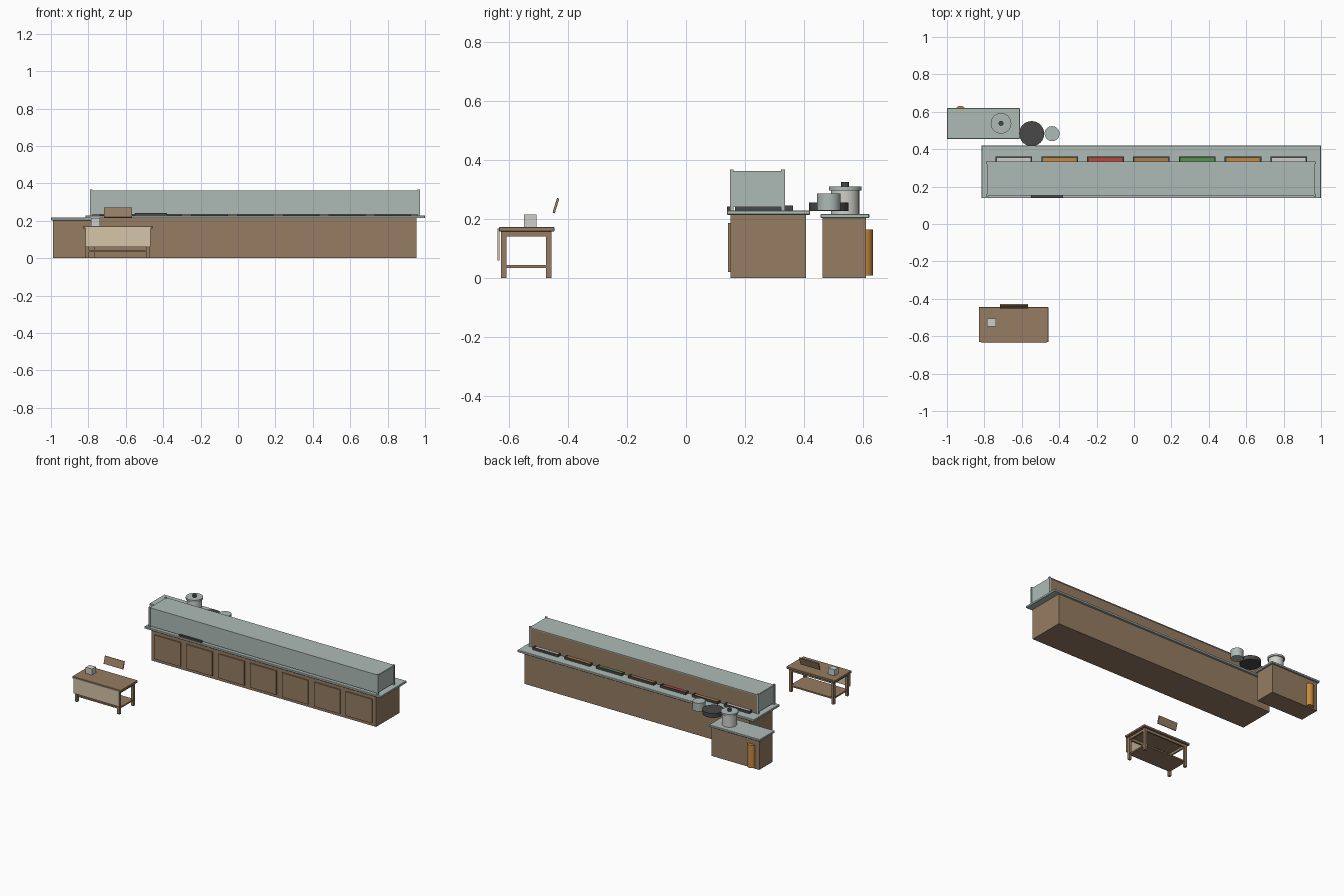
import bpy, math

cube = bpy.data.objects.get("Cube")
if cube:
    bpy.data.objects.remove(cube, do_unlink=True)


def material(name, rgb):
    lin = [((c / 255 + 0.055) / 1.055) ** 2.4 for c in rgb] + [1]
    m = bpy.data.materials.new(name)
    m.use_nodes = True
    m.diffuse_color = lin
    bsdf = next(n for n in m.node_tree.nodes if n.type == 'BSDF_PRINCIPLED')
    bsdf.inputs["Base Color"].default_value = lin
    return m


WOOD = material("brown wood", (150, 124, 98))
STEEL = material("pale steel", (174, 187, 183))
DARK = material("dark iron", (72, 72, 72))
CREAM = material("cream panel", (214, 197, 168))
AMBER = material("amber", (198, 136, 62))
LIGHT = material("light grey", (206, 207, 202))
RED = material("red food", (190, 72, 60))
GREEN = material("green food", (84, 150, 78))
TAN = material("tan food", (170, 124, 76))


def box(name, mat, x, y, z, bevel=0):
    """Box from (min, max) ranges on each axis."""
    mid = [(r[0] + r[1]) / 2 for r in (x, y, z)]
    bpy.ops.mesh.primitive_cube_add(size=1, location=mid)
    ob = bpy.context.object
    ob.name = name
    ob.scale = [r[1] - r[0] for r in (x, y, z)]
    bpy.ops.object.transform_apply(location=False, rotation=False, scale=True)
    ob.data.materials.append(mat)
    if bevel:
        mod = ob.modifiers.new("bevel", 'BEVEL')
        mod.width = bevel
    return ob


def drum(name, mat, x, y, z, radius):
    bpy.ops.mesh.primitive_cylinder_add(vertices=32, radius=radius, depth=z[1] - z[0],
                                        location=(x, y, (z[0] + z[1]) / 2))
    ob = bpy.context.object
    ob.name = name
    ob.data.materials.append(mat)
    bpy.ops.object.shade_smooth_by_angle()
    return ob


# Long serving counter
MID, PITCH = 0.0925, 0.245
box("counter_body", WOOD, (-0.77, 0.955), (0.15, 0.405), (0, 0.214))
box("counter_top", STEEL, (-0.815, 1.0), (0.138, 0.42), (0.214, 0.229), 0.002)

# Door panels and food pans, one per bay
foods = [LIGHT, AMBER, RED, TAN, GREEN, AMBER, LIGHT]
for i, food in enumerate(foods):
    cx = MID + (i - 3) * PITCH
    box(f"door_panel_{i}", WOOD, (cx - 0.1, cx + 0.1), (0.142, 0.151), (0.02, 0.187))
    half = 0.098
    lo, hi = 0.165, 0.362
    rim = 0.009
    for side in (-1, 1):
        a, b = sorted((cx + side * half, cx + side * (half - rim)))
        box(f"pan_side_{i}", DARK, (a, b), (lo, hi), (0.229, 0.245))
    for a, b in ((lo, lo + rim), (hi - rim, hi)):
        box(f"pan_end_{i}", DARK, (cx - half, cx + half), (a, b), (0.229, 0.245))
    box(f"pan_food_{i}", food, (cx - half + rim, cx + half - rim),
        (lo + rim, hi - rim), (0.229, 0.242))

# Guard around the food
for x in (-0.79, 0.96):
    for y in (0.148, 0.322):
        box("guard_post", STEEL, (x, x + 0.012), (y, y + 0.012), (0.229, 0.367))
    box("guard_end", STEEL, (x + 0.003, x + 0.009), (0.16, 0.322), (0.241, 0.36))
box("guard_front", STEEL, (-0.778, 0.96), (0.152, 0.158), (0.235, 0.36))
box("guard_back", WOOD, (-0.778, 0.96), (0.326, 0.332), (0.229, 0.356))
box("guard_roof", STEEL, (-0.782, 0.965), (0.152, 0.335), (0.356, 0.362))
box("utensil_tray", DARK, (-0.55, -0.38), (0.139, 0.152), (0.229, 0.242))

# Side cabinet with a rolled mat standing behind it
box("cabinet_body", WOOD, (-0.988, -0.622), (0.462, 0.608), (0, 0.203))
box("cabinet_top", STEEL, (-1.0, -0.61), (0.455, 0.62), (0.203, 0.217), 0.002)
drum("rolled_mat", AMBER, -0.928, 0.604, (0.008, 0.165), 0.028)

# Cookware
drum("stock_pot", LIGHT, -0.711, 0.538, (0.217, 0.297), 0.048)
drum("stock_pot_lid", STEEL, -0.711, 0.538, (0.297, 0.31), 0.055)
drum("lid_knob", DARK, -0.711, 0.538, (0.31, 0.325), 0.013)
drum("frying_pan", DARK, -0.547, 0.483, (0.227, 0.256), 0.067)
drum("small_pot", STEEL, -0.438, 0.483, (0.229, 0.286), 0.04)

# Work table
box("table_top", WOOD, (-0.83, -0.457), (-0.632, -0.445), (0.158, 0.173), 0.002)
for x in (-0.815, -0.49):
    for y in (-0.625, -0.473):
        box("table_leg", WOOD, (x, x + 0.018), (y, y + 0.018), (0, 0.158))
    box("table_side_rail", WOOD, (x + 0.004, x + 0.014), (-0.607, -0.473), (0.141, 0.158))
for y in (-0.62, -0.469):
    box("table_long_rail", WOOD, (-0.797, -0.49), (y, y + 0.01), (0.141, 0.158))
box("table_shelf", WOOD, (-0.81, -0.477), (-0.618, -0.46), (0.034, 0.044))
box("front_panel", CREAM, (-0.815, -0.467), (-0.637, -0.631), (0.06, 0.167))
box("small_box", LIGHT, (-0.786, -0.738), (-0.547, -0.505), (0.173, 0.215))
board = box("tilted_board", WOOD, (-0.716, -0.568), (-0.444, -0.436), (0.219, 0.271))
board.rotation_euler.x = -math.radians(17)
